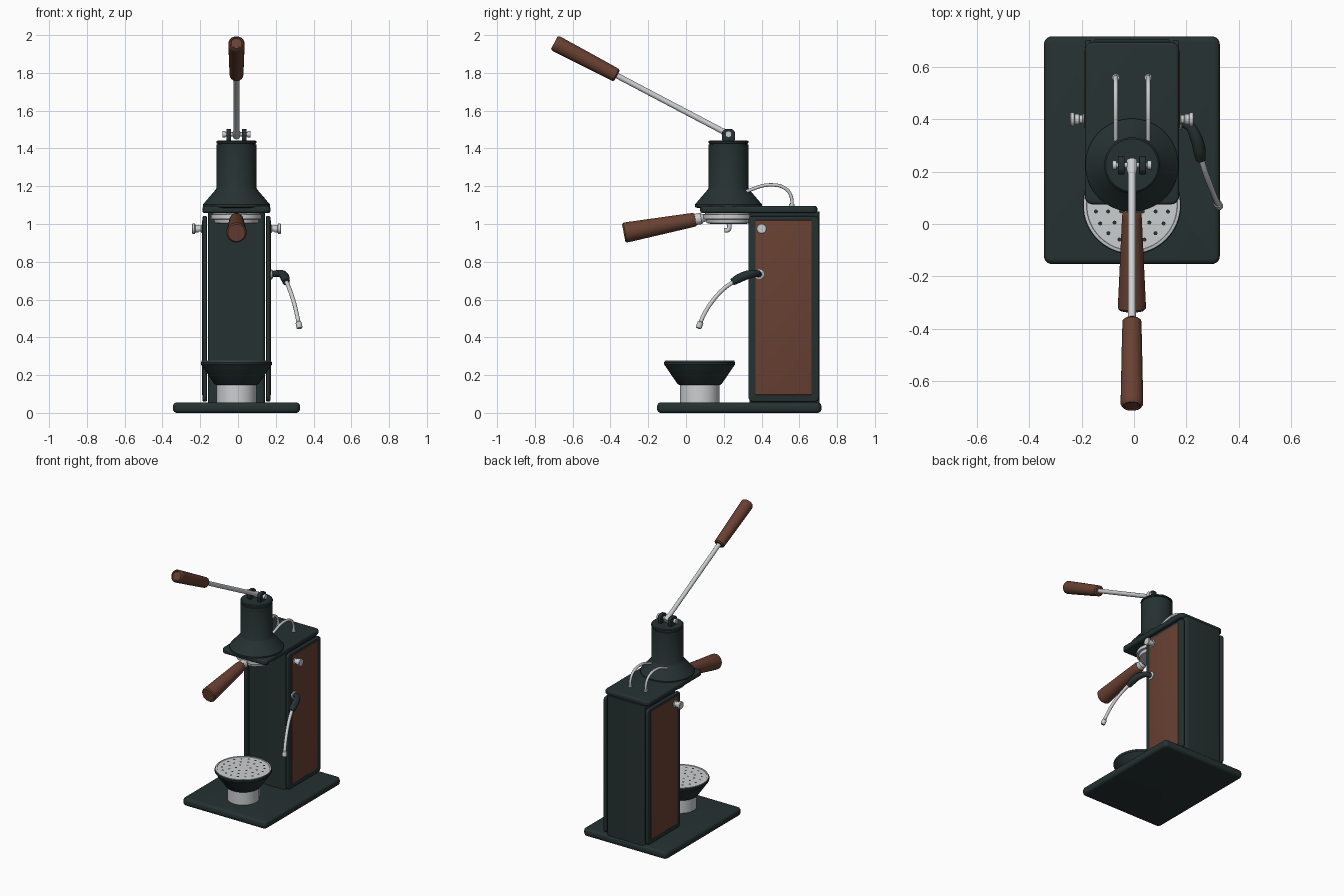
import bpy, bmesh, math
from mathutils import Vector

if "Cube" in bpy.data.objects:
    bpy.data.objects.remove(bpy.data.objects["Cube"])

CX = -0.008   # machine centre line


def material(name, rgb):
    m = bpy.data.materials.new(name)
    m.diffuse_color = (*rgb, 1)
    m.use_nodes = True
    m.node_tree.nodes["Principled BSDF"].inputs["Base Color"].default_value = m.diffuse_color
    return m


DARK = material("dark green enamel", (0.019, 0.031, 0.031))
WOOD = material("brown wood", (0.14, 0.052, 0.032))
STEEL = material("polished steel", (0.60, 0.62, 0.63))


def finish(ob, mat, angle=35):
    ob.data.materials.clear()
    ob.data.materials.append(mat)
    bpy.ops.object.select_all(action='DESELECT')
    ob.select_set(True)
    bpy.context.view_layer.objects.active = ob
    if ob.type == 'CURVE':
        bpy.ops.object.convert(target='MESH')
        ob = bpy.context.object
    bpy.ops.object.shade_smooth_by_angle(angle=math.radians(angle))
    return ob


def from_bmesh(name, bm, mat, angle=35):
    bmesh.ops.recalc_face_normals(bm, faces=bm.faces)
    me = bpy.data.meshes.new(name)
    bm.to_mesh(me)
    bm.free()
    ob = bpy.data.objects.new(name, me)
    bpy.context.collection.objects.link(ob)
    return finish(ob, mat, angle)


def box(name, lo, hi, mat, corner=0.0, axis=2, edge=0.0):
    """Box with corners rounded around one axis, then all rims softened."""
    bm = bmesh.new()
    bmesh.ops.create_cube(bm, size=1)
    lo, hi = Vector(lo), Vector(hi)
    for v in bm.verts:
        v.co = Vector([(lo[i] + hi[i]) / 2 + v.co[i] * (hi[i] - lo[i]) for i in range(3)])
    if corner:
        es = [e for e in bm.edges
              if abs((e.verts[0].co - e.verts[1].co).normalized()[axis]) > 0.9]
        bmesh.ops.bevel(bm, geom=es, offset=corner, segments=6, profile=0.5, affect='EDGES')
    if edge:
        bm.normal_update()
        es = [e for e in bm.edges if e.calc_face_angle(0) > 0.8]
        bmesh.ops.bevel(bm, geom=es, offset=edge, segments=4, profile=0.5, affect='EDGES')
    return from_bmesh(name, bm, mat)


def lathe(name, profile, origin, direction, mat, sides=48):
    """Spin (radius, distance) points around a direction; ends are capped."""
    bm = bmesh.new()
    rot = Vector(direction).to_track_quat('Z', 'Y')
    rings = []
    for r, h in profile:
        rings.append([bm.verts.new(rot @ Vector((r * math.cos(a), r * math.sin(a), h)) + Vector(origin))
                      for a in (2 * math.pi * i / sides for i in range(sides))])
    for a, b in zip(rings, rings[1:]):
        for i in range(sides):
            j = (i + 1) % sides
            bm.faces.new((a[i], a[j], b[j], b[i]))
    bm.faces.new(rings[0])
    bm.faces.new(rings[-1])
    return from_bmesh(name, bm, mat)


def tube(name, pts, radius, mat, scales=None):
    cu = bpy.data.curves.new(name, 'CURVE')
    cu.dimensions = '3D'
    cu.bevel_depth = radius
    cu.bevel_resolution = 4
    cu.use_fill_caps = True
    cu.resolution_u = 8
    sp = cu.splines.new('BEZIER')
    sp.bezier_points.add(len(pts) - 1)
    for i, (bp, p) in enumerate(zip(sp.bezier_points, pts)):
        bp.co = p
        bp.handle_left_type = bp.handle_right_type = 'AUTO'
        bp.radius = scales[i] if scales else 1
    ob = bpy.data.objects.new(name, cu)
    bpy.context.collection.objects.link(ob)
    return finish(ob, mat)


# Base and column
box("base", (CX - 0.336, -0.153, 0), (CX + 0.336, 0.717, 0.055), DARK, 0.03, 2, 0.02)
box("column", (CX - 0.15, 0.335, 0.05), (CX + 0.15, 0.708, 1.065), DARK, 0.02, 2)
box("top_plate", (CX - 0.18, 0.075, 1.058), (CX + 0.18, 0.695, 1.095), DARK, 0.03, 2, 0.012)

for s, side in ((-1, "left"), (1, "right")):
    # Side frame with wooden panel and knob
    xs = sorted((CX + s * 0.157, CX + s * 0.179))
    box(side + "_side_frame", (xs[0], 0.33, 0.06), (xs[1], 0.704, 1.042), DARK, 0.025, 0, 0.006)
    xs = sorted((CX + s * 0.16, CX + s * 0.183))
    box(side + "_wood_panel", (xs[0], 0.367, 0.095), (xs[1], 0.665, 1.02), WOOD, 0, 0, 0.003)
    lathe(side + "_knob", [(0.022, 0), (0.022, 0.008), (0.016, 0.01), (0.016, 0.022), (0.021, 0.024),
                           (0.021, 0.04), (0.027, 0.043), (0.027, 0.055), (0.024, 0.058)],
          (CX + s * 0.178, 0.40, 0.975), (s, 0, 0), STEEL, 24)
    # Water pipe from the group to the top plate
    x = CX + s * 0.062
    tube(side + "_water_pipe", [(x, 0.29, 1.155), (x, 0.34, 1.18), (x, 0.45, 1.207), (x, 0.53, 1.185),
                                (x, 0.558, 1.14), (x, 0.56, 1.085)], 0.009, STEEL)
    lathe(side + "_pipe_nut", [(0.014, 0), (0.014, 0.012)], (x, 0.56, 1.094), (0, 0, 1), STEEL, 12)
    # Lever lug
    x = CX + s * 0.041
    box(side + "_lever_lug", (x - 0.013, 0.19, 1.43), (x + 0.013, 0.26, 1.503), DARK, 0.024, 0, 0.004)

# Piston housing
G = (CX, 0.225, 0)
lathe("piston_housing", [(0.165, 1.085), (0.178, 1.09), (0.178, 1.103), (0.170, 1.112), (0.112, 1.18),
                         (0.105, 1.19), (0.105, 1.42), (0.1, 1.422), (0.1, 1.426), (0.106, 1.428),
                         (0.106, 1.437), (0.1, 1.442)], G, (0, 0, 1), DARK, 64)

# Lever
lathe("lever_axle", [(0.017, 0), (0.017, 0.016), (0.011, 0.017), (0.011, 0.133), (0.017, 0.134),
                     (0.017, 0.15)], (CX - 0.075, 0.225, 1.475), (1, 0, 0), STEEL, 16)
start, end = Vector((CX, 0.225, 1.475)), Vector((CX, -0.697, 1.96))
d = (end - start).normalized()
L = (end - start).length
lathe("lever_rod", [(0.02, -0.02), (0.02, 0.02), (0.015, 0.04), (0.015, L - 0.3)], start, d, STEEL, 24)
lathe("lever_handle", [(0.028, L - 0.375), (0.036, L - 0.368), (0.038, L - 0.3), (0.043, L - 0.03),
                       (0.043, L - 0.01), (0.036, L), (0.030, L), (0.028, L - 0.004)],
      start, d, WOOD, 32)

# Group ring and portafilter
lathe("portafilter_basket", [(0.09, 1.0), (0.115, 1.005), (0.12, 1.025), (0.134, 1.027), (0.134, 1.05),
                             (0.125, 1.052), (0.125, 1.06)], G, (0, 0, 1), STEEL, 48)
tube("portafilter_spout", [(CX, 0.225, 1.01), (CX, 0.23, 0.985), (CX, 0.222, 0.968), (CX, 0.203, 0.966)],
     0.012, STEEL)
p0, p1 = Vector((CX, 0.04, 1.022)), Vector((CX, -0.33, 0.953))
d = p1 - p0
L = d.length
lathe("portafilter_neck", [(0.018, -0.09), (0.022, -0.05), (0.03, -0.04), (0.03, 0.005)], p0, d, STEEL, 24)
lathe("portafilter_handle", [(0.032, -0.01), (0.036, -0.005), (0.038, 0.02), (0.053, L - 0.03),
                             (0.053, L - 0.008), (0.046, L)], p0, d, WOOD, 32)

# Steam wand
lathe("wand_collar", [(0.026, 0), (0.026, 0.012), (0.02, 0.016)], (0.168, 0.388, 0.733), (1, 0, 0), STEEL, 24)
tube("wand_grip", [(0.175, 0.388, 0.733), (0.21, 0.375, 0.738), (0.237, 0.33, 0.732), (0.25, 0.28, 0.712),
                   (0.255, 0.245, 0.692)], 0.02, DARK, [0.8, 0.9, 1.15, 1.2, 0.95])
tube("wand_tube", [(0.254, 0.26, 0.70), (0.272, 0.20, 0.657), (0.296, 0.135, 0.585), (0.314, 0.09, 0.51),
                   (0.325, 0.068, 0.455)], 0.011, STEEL)
lathe("wand_tip", [(0.012, -0.035), (0.016, -0.03), (0.016, -0.003), (0.013, 0.002)],
      (0.326, 0.066, 0.45), (0.011, -0.022, -0.055), STEEL, 16)

# Drip tray on its pedestal
T = (CX, 0.072, 0)
lathe("tray_pedestal", [(0.105, 0.05), (0.105, 0.155)], T, (0, 0, 1), STEEL)
lathe("drip_bowl", [(0.108, 0.148), (0.117, 0.153), (0.183, 0.25), (0.188, 0.256), (0.188, 0.268),
                    (0.184, 0.272)], T, (0, 0, 1), DARK, 64)
lathe("drip_grille", [(0.184, 0.268), (0.184, 0.276), (0.181, 0.278), (0.174, 0.278), (0.172, 0.275)],
      T, (0, 0, 1), STEEL, 64)
bm = bmesh.new()
for k, r in enumerate((0.048, 0.094, 0.14), 1):
    for i in range(6 * k):
        a = 2 * math.pi * (i + 0.5) / (6 * k)
        c = Vector((T[0] + r * math.cos(a), T[1] + r * math.sin(a), 0.2765))
        bm.faces.new([bm.verts.new(c + Vector((0.008 * math.cos(t), 0.008 * math.sin(t), 0)))
                      for t in (math.pi * j / 4 for j in range(8))])
from_bmesh("grille_holes", bm, DARK)
